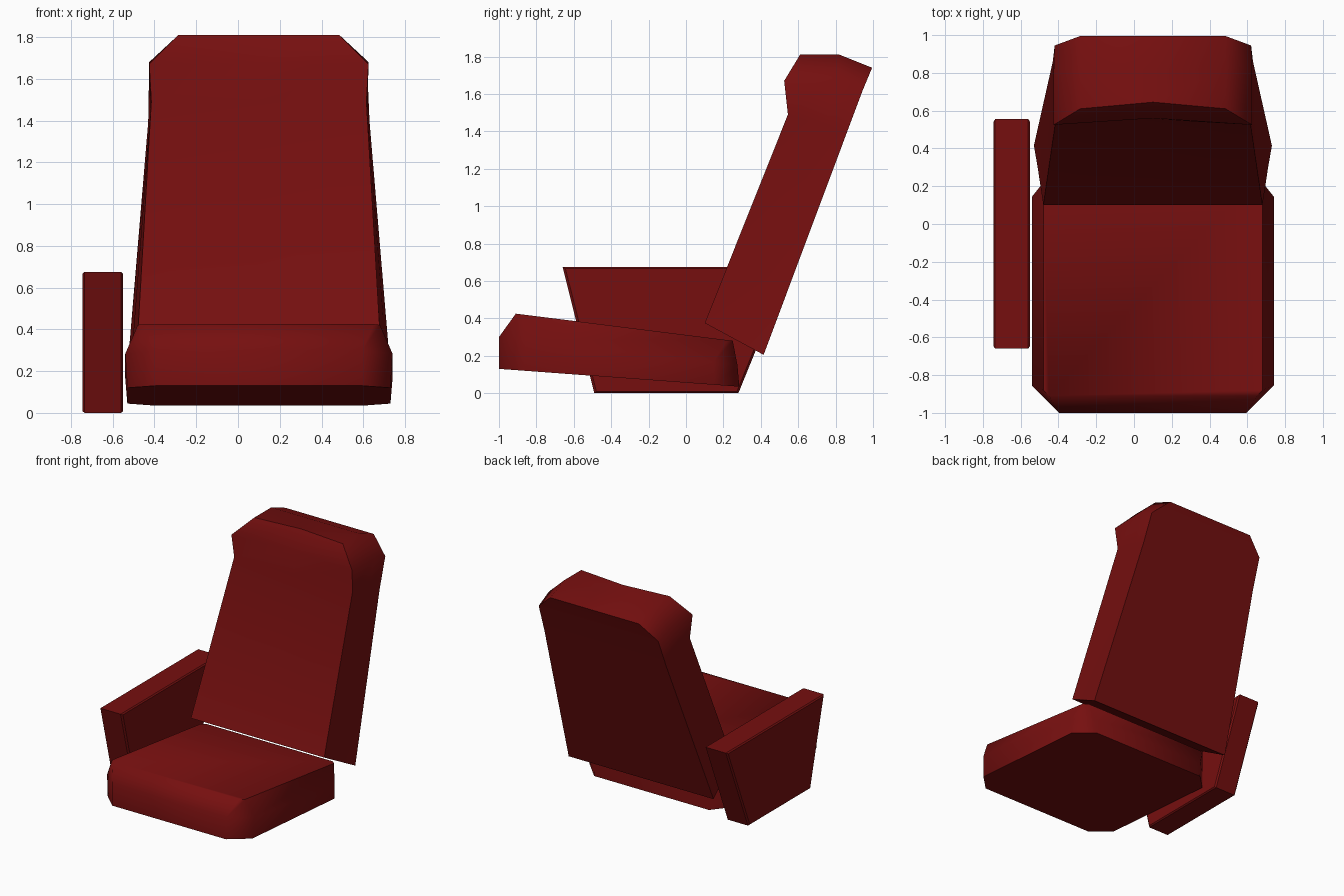
import bpy, bmesh, math

if "Cube" in bpy.data.objects:
    bpy.data.objects.remove(bpy.data.objects["Cube"])

red = bpy.data.materials.new("dark red")
red.diffuse_color = (0.18, 0.0048, 0.0048, 1)
red.use_nodes = True
red.node_tree.nodes["Principled BSDF"].inputs["Base Color"].default_value = red.diffuse_color
CX = 0.10  # centre line of seat and backrest


def loft(name, rings, angle):
    """Skin a stack of equal-length closed rings and cap both ends."""
    bm = bmesh.new()
    vs = [[bm.verts.new(p) for p in r] for r in rings]
    n = len(rings[0])
    for a, b in zip(vs, vs[1:]):
        for i in range(n):
            j = (i + 1) % n
            bm.faces.new((a[i], a[j], b[j], b[i]))
    bm.faces.new(vs[0][::-1])
    bm.faces.new(vs[-1])
    bmesh.ops.recalc_face_normals(bm, faces=bm.faces)
    me = bpy.data.meshes.new(name)
    bm.to_mesh(me)
    bm.free()
    ob = bpy.data.objects.new(name, me)
    bpy.context.collection.objects.link(ob)
    me.materials.append(red)
    bpy.ops.object.select_all(action='DESELECT')
    ob.select_set(True)
    bpy.context.view_layer.objects.active = ob
    bpy.ops.object.shade_smooth_by_angle(angle=math.radians(angle))
    return ob


def seat_ring(hw, y0, y1, z0, z1, cf, cb):
    """Rectangle with cut corners, tilted from z0 at the front to z1 at the back."""
    half = [(hw - cf, y0), (hw, y0 + cf), (hw, y1 - cb), (hw - cb, y1)]
    pts = half + [(-x, y) for x, y in reversed(half)]
    return [(CX + x, y, z0 + (z1 - z0) * (y - y0) / (y1 - y0)) for x, y in pts]


# Seat cushion: wide chamfered base, rounded-over top
loft("seat", [
    seat_ring(0.63, -1.0, 0.285, 0.13, 0.035, 0.135, 0.13),
    seat_ring(0.64, -1.0, 0.275, 0.30, 0.15, 0.145, 0.13),
    seat_ring(0.58, -0.91, 0.25, 0.425, 0.28, 0.03, 0.03),
], 62)


def back_ring(front, mid, back, dip=0.0):
    """Cross-section through front, middle and back (half width, y, z)."""
    right = [front, mid, back]
    pts = [(CX + w, y, z) for w, y, z in right]
    pts += [(CX - w, y, z) for w, y, z in reversed(right)]
    return pts + [(CX, front[1] + dip, front[2])]


# Reclined backrest with a thicker head section
loft("backrest", [
    back_ring((0.58, 0.10, 0.375), (0.61, 0.30, 0.267), (0.63, 0.415, 0.205)),
    back_ring((0.515, 0.545, 1.49), (0.52, 0.75, 1.43), (0.53, 0.86, 1.393), 0.01),
    back_ring((0.525, 0.525, 1.67), (0.525, 0.81, 1.68), (0.52, 0.945, 1.62), 0.035),
    back_ring((0.385, 0.61, 1.81), (0.385, 0.82, 1.81), (0.385, 0.995, 1.74), 0.035),
], 50)


# Single slab armrest on one side, narrowing toward the floor
def arm_ring(x, s):
    prof = [(-0.49, 0.0), (0.28, 0.0), (0.555, 0.675), (-0.66, 0.675)]
    return [(x, -0.05 + (y + 0.05) * s, 0.3375 + (z - 0.3375) * s) for y, z in prof]


loft("armrest", [arm_ring(-0.745, 0.975), arm_ring(-0.735, 1),
                 arm_ring(-0.56, 1), arm_ring(-0.55, 0.975)], 30)
